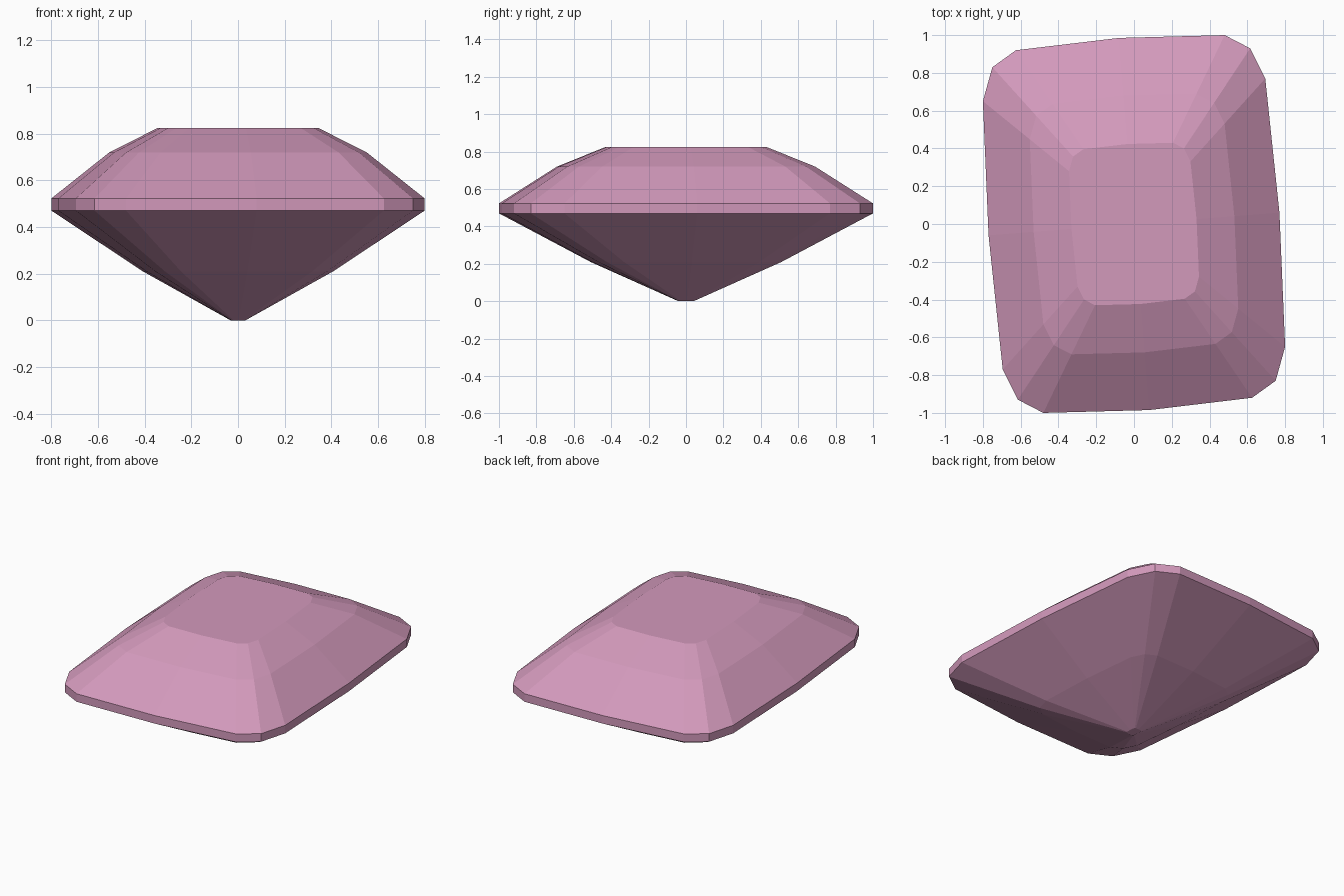
import bpy
import bmesh

if "Cube" in bpy.data.objects:
    bpy.data.objects.remove(bpy.data.objects["Cube"])

# Half of the skewed, corner-cut outline; the other half is its half-turn
half = [(0.77, 0.06), (0.695, 0.77), (0.615, 0.93), (0.48, 1.0),
        (-0.08, 0.985), (-0.625, 0.92), (-0.75, 0.83), (-0.80, 0.65)]
outline = half + [(-x, -y) for x, y in half]

# Scale and height of each ring: culet, pavilion, girdle, crown, table
levels = [(0.04, 0.0), (0.51, 0.21), (1.0, 0.47),
          (1.0, 0.523), (0.69, 0.72), (0.43, 0.825)]

pink = bpy.data.materials.new("gem pink")
pink.diffuse_color = (0.65, 0.32, 0.50, 1)
pink.use_nodes = True
pink.node_tree.nodes["Principled BSDF"].inputs["Base Color"].default_value = pink.diffuse_color

# Gemstone: stacked rings joined by flat facets
bm = bmesh.new()
rings = [[bm.verts.new((x * s, y * s, z)) for x, y in outline] for s, z in levels]
n = len(outline)
for low, high in zip(rings, rings[1:]):
    for i in range(n):
        j = (i + 1) % n
        bm.faces.new((low[i], low[j], high[j], high[i]))
bm.faces.new(rings[-1])
bm.faces.new(rings[0][::-1])
bm.normal_update()

mesh = bpy.data.meshes.new("gemstone")
bm.to_mesh(mesh)
bm.free()
mesh.materials.append(pink)
bpy.context.collection.objects.link(bpy.data.objects.new("gemstone", mesh))
